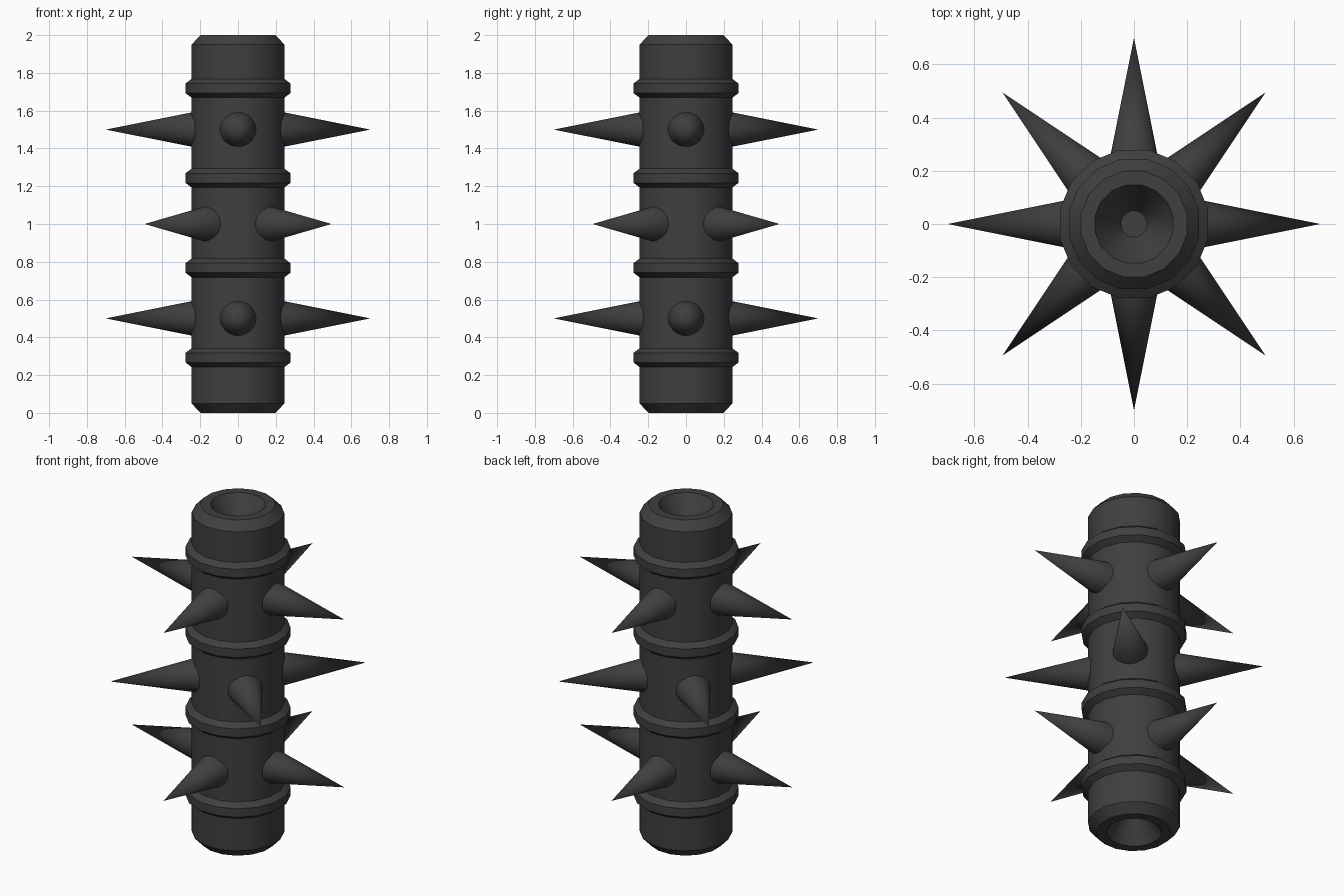
import bpy
import bmesh
import math
from mathutils import Matrix

cube = bpy.data.objects.get("Cube")
if cube:
    bpy.data.objects.remove(cube, do_unlink=True)

SIDES = 16

black = bpy.data.materials.new("charcoal black")
black.use_nodes = True
colour = (0.05, 0.05, 0.05, 1)
black.diffuse_color = colour
black.node_tree.nodes["Principled BSDF"].inputs["Base Color"].default_value = colour


def finish(name, bm):
    """Turn a bmesh into a smooth shaded object with sharp edges kept."""
    bmesh.ops.recalc_face_normals(bm, faces=bm.faces)
    mesh = bpy.data.meshes.new(name)
    bm.to_mesh(mesh)
    bm.free()
    mesh.materials.append(black)
    obj = bpy.data.objects.new(name, mesh)
    bpy.context.collection.objects.link(obj)
    bpy.ops.object.select_all(action="DESELECT")
    obj.select_set(True)
    bpy.context.view_layer.objects.active = obj
    bpy.ops.object.shade_smooth_by_angle(angle=math.radians(30))
    return obj


def lathe(name, profile, closed=False):
    """Revolve (radius, height) points around z; open ends are capped."""
    bm = bmesh.new()
    rings = []
    for r, z in profile:
        angles = [(i + 0.5) * math.tau / SIDES for i in range(SIDES)]
        rings.append([bm.verts.new((r * math.cos(a), r * math.sin(a), z)) for a in angles])
    pairs = list(zip(rings, rings[1:]))
    if closed:
        pairs.append((rings[-1], rings[0]))
    else:
        bm.faces.new(rings[0])
        bm.faces.new(rings[-1])
    for low, high in pairs:
        for i in range(SIDES):
            j = (i + 1) % SIDES
            bm.faces.new((low[i], low[j], high[j], high[i]))
    return finish(name, bm)


def spike(name, angle, z):
    """Cone pointing outward from the shaft."""
    bm = bmesh.new()
    place = (Matrix.Translation((0, 0, z)) @ Matrix.Rotation(angle, 4, "Z")
             @ Matrix.Rotation(math.pi / 2, 4, "Y") @ Matrix.Translation((0, 0, 0.45)))
    bmesh.ops.create_cone(bm, cap_ends=True, segments=32, radius1=0.1,
                          radius2=0, depth=0.5, matrix=place)
    return finish(name, bm)


# Shaft with chamfered ends and a conical recess at each end
upper = [(0.25, 1.95), (0.203, 2), (0.15, 2), (0.05, 1.85)]
lower = [(r, 2 - z) for r, z in reversed(upper)]
lathe("shaft", lower + upper)

# Raised bands with chamfered edges
for n in range(4):
    z = 0.292 + n * 0.4755
    lathe(f"band_{n + 1}", [(0.235, z - 0.05), (0.25, z - 0.05), (0.284, z - 0.025),
                            (0.284, z + 0.025), (0.25, z + 0.05), (0.235, z + 0.05)],
          closed=True)

# Three rows of spikes, the middle row turned by an eighth
for row, z, turn in (("lower", 0.5, 0), ("middle", 1.0, math.pi / 4), ("upper", 1.5, 0)):
    for n in range(4):
        spike(f"{row}_spike_{n + 1}", turn + n * math.pi / 2, z)
